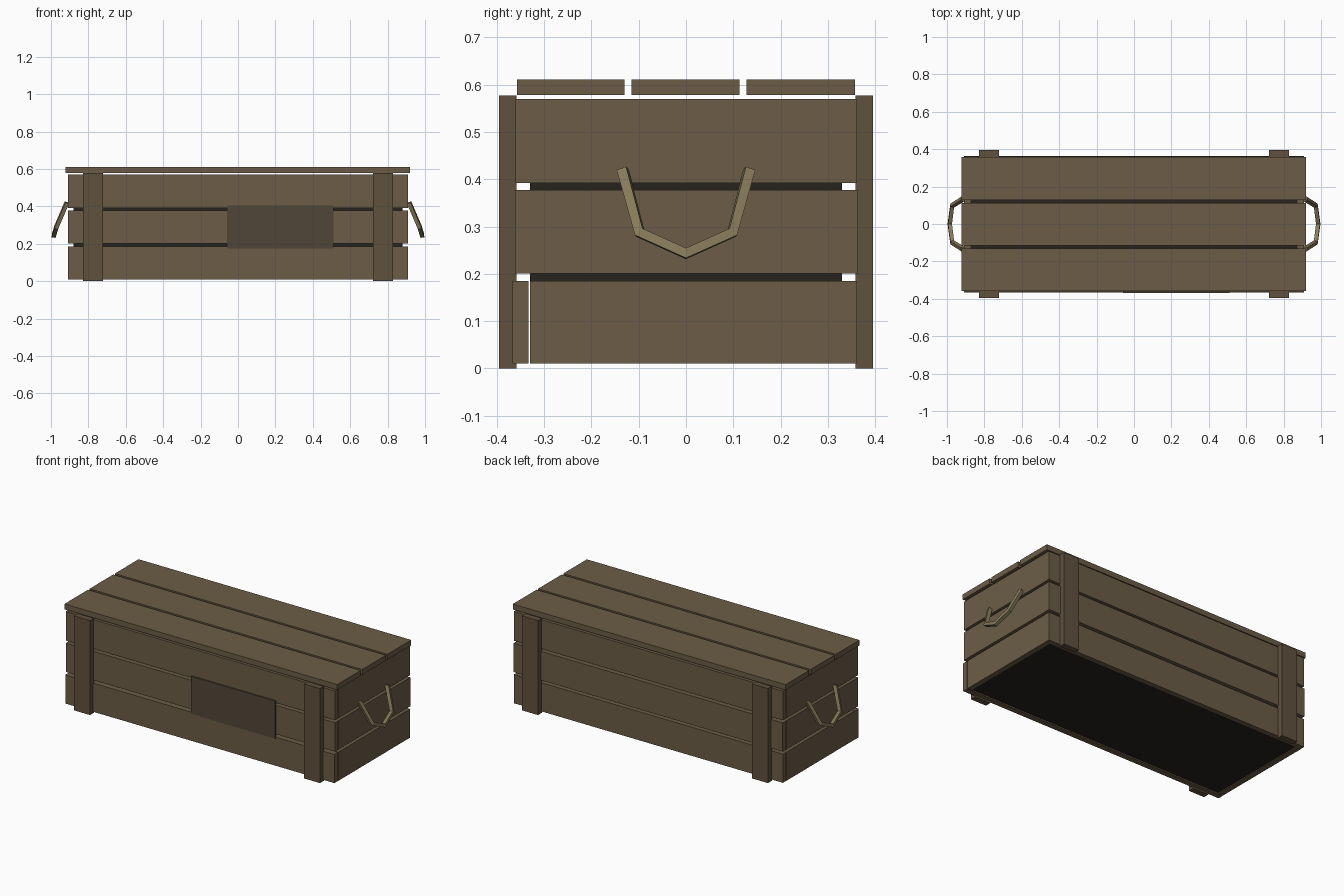
import bpy

if "Cube" in bpy.data.objects:
    bpy.data.objects.remove(bpy.data.objects["Cube"])


def material(name, rgb):
    m = bpy.data.materials.new(name)
    m.diffuse_color = (*rgb, 1)
    m.use_nodes = True
    m.node_tree.nodes["Principled BSDF"].inputs["Base Color"].default_value = m.diffuse_color
    return m


WOOD = material("wood", (0.15, 0.108, 0.062))
BATTEN = material("batten_wood", (0.115, 0.083, 0.048))
DARK = material("dark_interior", (0.02, 0.016, 0.012))
PANEL = material("panel", (0.08, 0.062, 0.04))
ROPE = material("rope", (0.25, 0.2, 0.105))


def box(name, x, y, z, mat):
    """Box from (min, max) ranges on each axis."""
    bpy.ops.mesh.primitive_cube_add(
        size=1, location=[(a + b) / 2 for a, b in (x, y, z)])
    o = bpy.context.object
    o.name = name
    o.scale = [b - a for a, b in (x, y, z)]
    bpy.ops.object.transform_apply(location=False, rotation=False, scale=True)
    o.data.materials.append(mat)
    return o


# Dark inner core behind the plank gaps
box("inner_core", (-0.88, 0.88), (-0.33, 0.33), (0.015, 0.565), DARK)

# Three rows of wall planks, slightly uneven in depth
rows = [(0.01, 0.185), (0.201, 0.377), (0.392, 0.57)]
front_shift = [-0.005, 0.0, 0.001]
back_shift = [0.0, 0.002, 0.0]
for i, z in enumerate(rows):
    f, b = front_shift[i], back_shift[i]
    box(f"front_plank_{i}", (-0.91, 0.908), (-0.362 + f, -0.328 + f), z, WOOD)
    box(f"back_plank_{i}", (-0.908, 0.91), (0.328 + b, 0.362 + b), z, WOOD)
    for side, s in (("left", -1), ("right", 1)):
        box(f"{side}_plank_{i}", sorted((s * 0.875, s * 0.909)),
            (-0.33, 0.33), z, WOOD)

# Lid planks
for i, y in enumerate([(-0.357, -0.13), (-0.115, 0.113), (0.128, 0.357)]):
    box(f"lid_plank_{i}", (-0.922, 0.92), y, (0.578, 0.611), WOOD)

# Upright battens on front and back
for sx, side in ((-1, "left"), (1, "right")):
    for sy, face in ((-1, "front"), (1, "back")):
        box(f"{face}_{side}_batten", sorted((sx * 0.723, sx * 0.83)),
            sorted((sy * 0.358, sy * 0.395)), (0, 0.577), BATTEN)

# Plain panel on the front
box("front_panel", (-0.06, 0.51), (-0.369, -0.36), (0.175, 0.405), PANEL)

# Four-sided rope handles on both ends
half = [(0.915, 0.134, 0.42), (0.972, 0.098, 0.287)]
path = ([(x, -y, z) for x, y, z in half] + [(0.985, 0, 0.243)] + half[::-1])
for side, s in (("left", -1), ("right", 1)):
    c = bpy.data.curves.new(f"{side}_handle", 'CURVE')
    c.dimensions = '3D'
    c.bevel_depth = 0.015
    c.bevel_resolution = 0
    c.use_fill_caps = True
    sp = c.splines.new('POLY')
    sp.points.add(len(path) - 1)
    for p, (x, y, z) in zip(sp.points, path):
        p.co = (s * x, y, z, 1)
    sp.use_smooth = False
    c.materials.append(ROPE)
    o = bpy.data.objects.new(f"{side}_handle", c)
    bpy.context.collection.objects.link(o)
    bpy.ops.object.select_all(action='DESELECT')
    o.select_set(True)
    bpy.context.view_layer.objects.active = o
    bpy.ops.object.convert(target='MESH')
